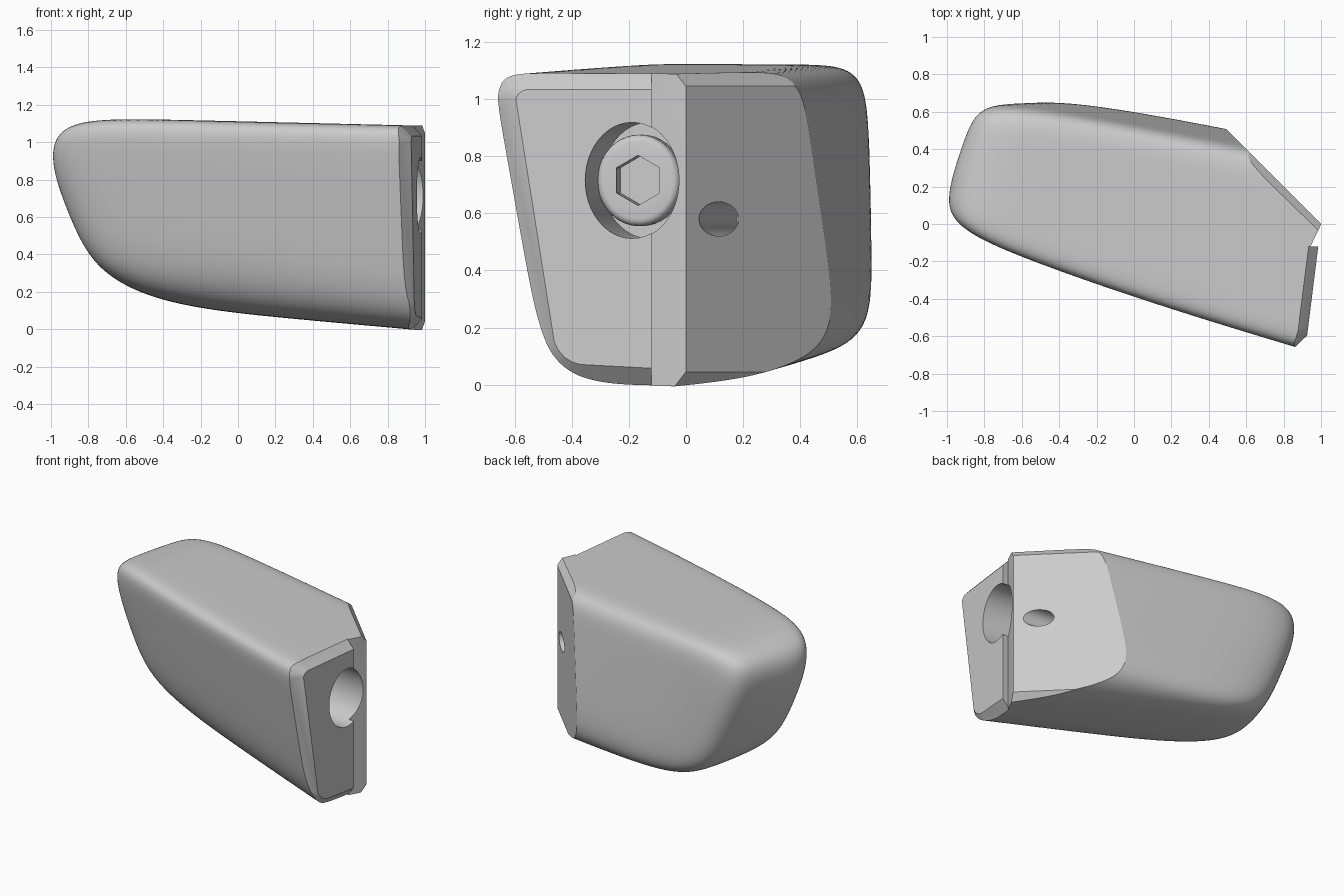
import bpy, bmesh, math
from mathutils import Vector

cube = bpy.data.objects.get("Cube")
if cube:
    bpy.data.objects.remove(cube, do_unlink=True)

grey = bpy.data.materials.new("plain grey")
grey.use_nodes = True
grey.diffuse_color = (0.6, 0.6, 0.6, 1)
grey.node_tree.nodes["Principled BSDF"].inputs["Base Color"].default_value = (0.6, 0.6, 0.6, 1)


def make_object(name, bm):
    bmesh.ops.recalc_face_normals(bm, faces=bm.faces[:])
    mesh = bpy.data.meshes.new(name)
    bm.to_mesh(mesh)
    bm.free()
    mesh.materials.append(grey)
    obj = bpy.data.objects.new(name, mesh)
    bpy.context.collection.objects.link(obj)
    return obj


def activate(obj):
    bpy.ops.object.select_all(action='DESELECT')
    obj.select_set(True)
    bpy.context.view_layer.objects.active = obj


def carve(obj, cutter):
    """Subtract the cutter and discard it."""
    cutter.hide_render = True
    mod = obj.modifiers.new("carve", 'BOOLEAN')
    mod.operation = 'DIFFERENCE'
    mod.solver = 'EXACT'
    mod.object = cutter
    activate(obj)
    bpy.ops.object.modifier_apply(modifier=mod.name)
    bpy.data.objects.remove(cutter, do_unlink=True)


def smooth(obj, degrees):
    activate(obj)
    bpy.ops.object.shade_smooth_by_angle(angle=math.radians(degrees))


def rod(name, start, end, width, height, sides):
    """Elliptical or polygonal rod between two points."""
    start, end = Vector(start), Vector(end)
    axis = end - start
    bm = bmesh.new()
    bmesh.ops.create_cone(bm, cap_ends=True, segments=sides, radius1=1, radius2=1, depth=axis.length)
    bmesh.ops.scale(bm, vec=(width, height, 1), verts=bm.verts)
    bmesh.ops.rotate(bm, matrix=axis.to_track_quat('Z', 'Y').to_matrix(), verts=bm.verts)
    bmesh.ops.translate(bm, vec=(start + end) / 2, verts=bm.verts)
    return make_object(name, bm)


def upright_prism(outline, bottom, top):
    """Plan outline raised between two heights."""
    bm = bmesh.new()
    base = bm.faces.new([bm.verts.new((x, y, bottom)) for x, y in outline])
    raised = bmesh.ops.extrude_face_region(bm, geom=[base])
    bmesh.ops.translate(bm, vec=(0, 0, top - bottom),
                        verts=[v for v in raised["geom"] if isinstance(v, bmesh.types.BMVert)])
    return bm


def slice_off(bm, point, normal):
    """Remove everything beyond a plane and cap the cut."""
    cut = bmesh.ops.bisect_plane(bm, geom=bm.verts[:] + bm.edges[:] + bm.faces[:],
                                 plane_co=point, plane_no=normal, clear_outer=True)
    edges = [e for e in cut["geom_cut"] if isinstance(e, bmesh.types.BMEdge)]
    if len(edges) > 2:
        bmesh.ops.contextual_create(bm, geom=edges)


# Body: a block swollen onto softly blended side planes (point, outward normal)
centre = Vector((0.1, 0.08, 0.6))
sides = [
    ((0.9, 0, 1.09), (0.024, 0, 1)),             # top
    ((0.9, 0, 0), (-0.09, 0, -1)),               # underside
    ((-0.55, 0, 0.18), (-0.45, 0, -1)),          # rising underside
    ((0.2, -0.467, 1), (-0.3, -1, -0.19)),       # leaning front
    ((-0.5, -0.235, 1), (-0.42, -1, -0.19)),     # front near the nose
    ((0.88, -0.465, 0.08), (-0.42, -1, -1)),     # lower front edge
    ((-1.065, 0.1, 0.85), (-1, 0.42, -0.42)),    # nose
    ((-1.03, -0.05, 0.9), (-1, -0.6, -0.4)),     # nose to front
    ((-1, 0.1, 1.07), (-1, 0.2, 1)),             # nose to top
    ((0.5, 0.515, 0.3), (0.2, 1, 0.12)),         # back
    ((0, 0.695, 0.6), (0, 1, 0)),                # back near the nose
    ((0.5, 0.48, 0.11), (0.15, 0.7, -0.75)),     # lower back edge
    ((1.8, 0, 0.6), (1, 0, 0)),                  # far end, trimmed below
]
planes = []
for point, normal in sides:
    normal = Vector(normal)
    planes.append(normal / normal.dot(Vector(point) - centre))

bm = bmesh.new()
bmesh.ops.create_cube(bm, size=2)
bmesh.ops.subdivide_edges(bm, edges=bm.edges[:], cuts=56, use_grid_fill=True)
for v in bm.verts:
    ray = Vector((v.co.x * 1.3, v.co.y * 0.6, v.co.z * 0.55))
    power = 10
    total = sum(max(0, n.dot(ray)) ** power for n in planes)
    v.co = centre + ray * total ** (-1 / power)

# Slanted joint face and end face meeting in an upright ridge
ridge = Vector((1, 0, 0))
slant = Vector((1, 1, 0)).normalized()
end = Vector((0.6, -0.075, 0)).normalized()
slice_off(bm, ridge, slant)
slice_off(bm, ridge, end)

# Chamfers along the slanted face
for z, up in ((1.045, 1), (0.045, -1)):
    slice_off(bm, (1, 0, z), slant + Vector((0, 0, 0.8 * up)))
body = make_object("body", bm)

# Room kept for the end panel, chamfered around two corner arcs (y, z, radius, angles)
room = upright_prism([(0.7, -1), (1.3, -1), (1.3, 0.1), (0.7, 0.1)], -0.4, 1.5)
for y, z, radius, angles in ((-0.55, 0.985, 0.048, (90, 110, 130, 150, 170)),
                             (-0.35, 0.185, 0.115, (189, 205, 221, 237, 253, 267))):
    for angle in angles:
        out = Vector((0, math.cos(math.radians(angle)), math.sin(math.radians(angle))))
        point = Vector((0, y, z)) + out * radius
        point.x = 1 + point.y * 0.125
        slice_off(room, point, end + 0.9 * out)
frame = make_object("chamfer_cutter", upright_prism(
    [(0.8, -0.9), (1.2, -0.9), (1.2, -0.12), (0.8, -0.12)], -0.2, 1.3))
carve(frame, make_object("panel_room", room))
carve(body, frame)

# Shallow wedge-shaped step beside the ridge
step = [(0.943, -0.121), (1, -0.003), (1.1, -0.003), (1.1, -0.121)]
carve(body, make_object("step_cutter", upright_prism(step, -0.2, 1.4)))

# Screw bore in the end face and deep pin hole in the slanted face
carve(body, rod("bore_cutter", (0.52, -0.13, 0.715), (1.1, -0.205, 0.715), 0.165, 0.203, 48))
carve(body, rod("pin_cutter", (-0.1, 0.238, 0.58), (1.2, 0.075, 0.58), 0.06, 0.06, 32))
smooth(body, 22)

# Recessed screw head with a hexagonal socket
head = rod("screw_head", (0.51, -0.15, 0.715), (0.64, -0.168, 0.715), 0.147, 0.16, 40)
bevel = head.modifiers.new("rounded_rim", 'BEVEL')
bevel.width = 0.025
bevel.segments = 4
bevel.limit_method = 'ANGLE'
activate(head)
bpy.ops.object.modifier_apply(modifier=bevel.name)
carve(head, rod("hex_cutter", (0.54, -0.154, 0.715), (0.8, -0.19, 0.715), 0.088, 0.088, 6))
smooth(head, 30)
